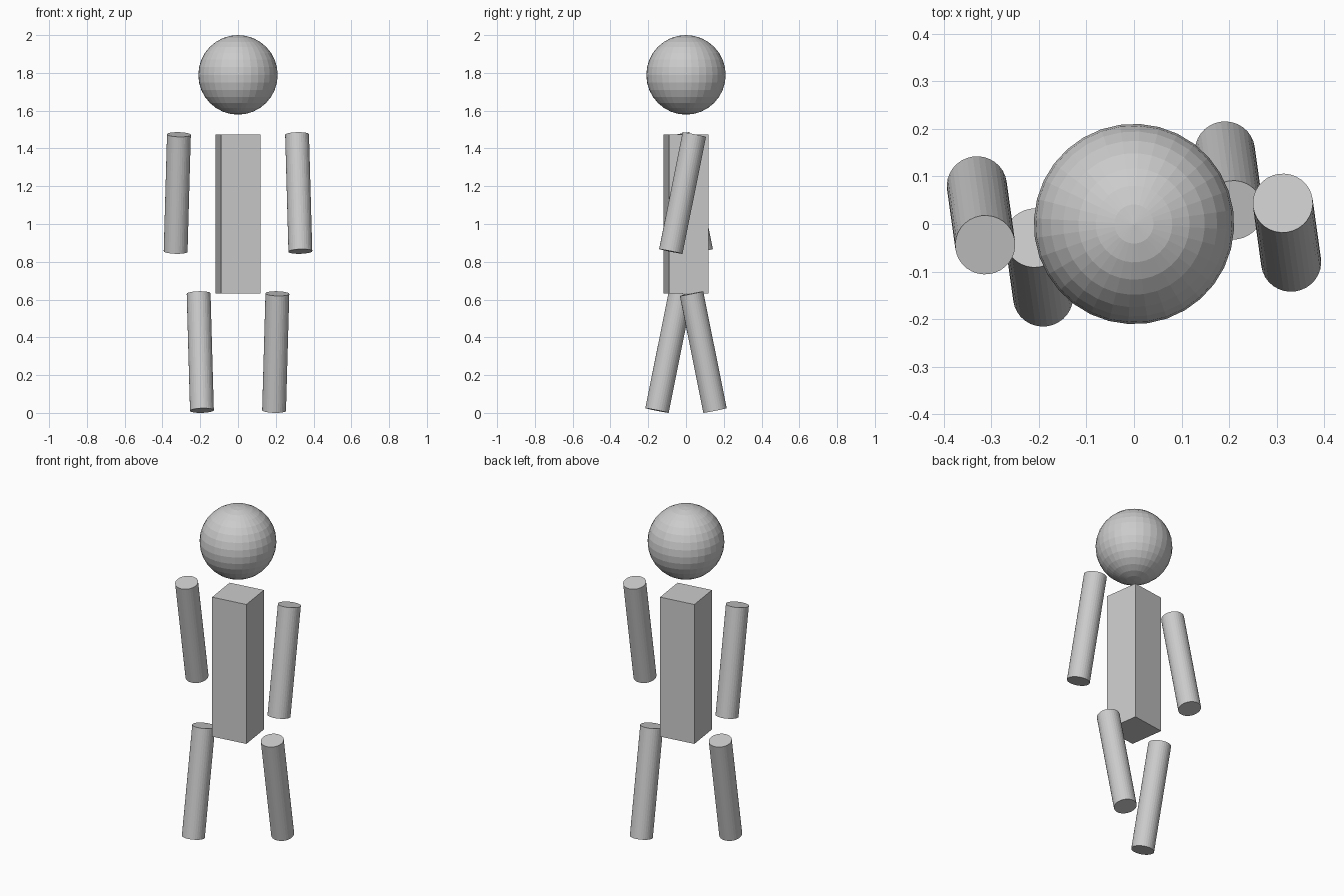
import bpy
from math import radians
from mathutils import Matrix, Vector

if "Cube" in bpy.data.objects:
    bpy.data.objects.remove(bpy.data.objects["Cube"])

U = 2 / 9.5                                  # base module of the figure
TURN = Matrix.Rotation(radians(8), 4, 'Z')   # whole body turned slightly
SWING = 0.2                                  # limb swing in radians


def finish(name, matrix):
    ob = bpy.context.object
    ob.name = name
    ob.matrix_world = TURN @ matrix
    return ob


def limb(name, x, top, swing):
    """Cylinder hanging from a pivot at its top, swung about x."""
    bpy.ops.mesh.primitive_cylinder_add(vertices=32, radius=0.3 * U, depth=3 * U)
    finish(name, Matrix.Translation((x, 0, top))
           @ Matrix.Rotation(swing, 4, 'X')
           @ Matrix.Translation((0, 0, -1.5 * U)))


# Head
bpy.ops.mesh.primitive_uv_sphere_add(segments=32, ring_count=16, radius=U)
finish("head", Matrix.Translation((0, 0, 8.5 * U)))

# Torso
bpy.ops.mesh.primitive_cube_add(size=1)
finish("torso", Matrix.Translation((0, 0, 5 * U)) @ Matrix.Diagonal((U, U, 4 * U, 1)))

# Arms and legs swing in opposite directions
for side, s in (("left", -1), ("right", 1)):
    limb(side + "_arm", s * 1.5 * U, 7 * U, -s * SWING)
    limb(side + "_leg", s * U, 3 * U, s * SWING)
